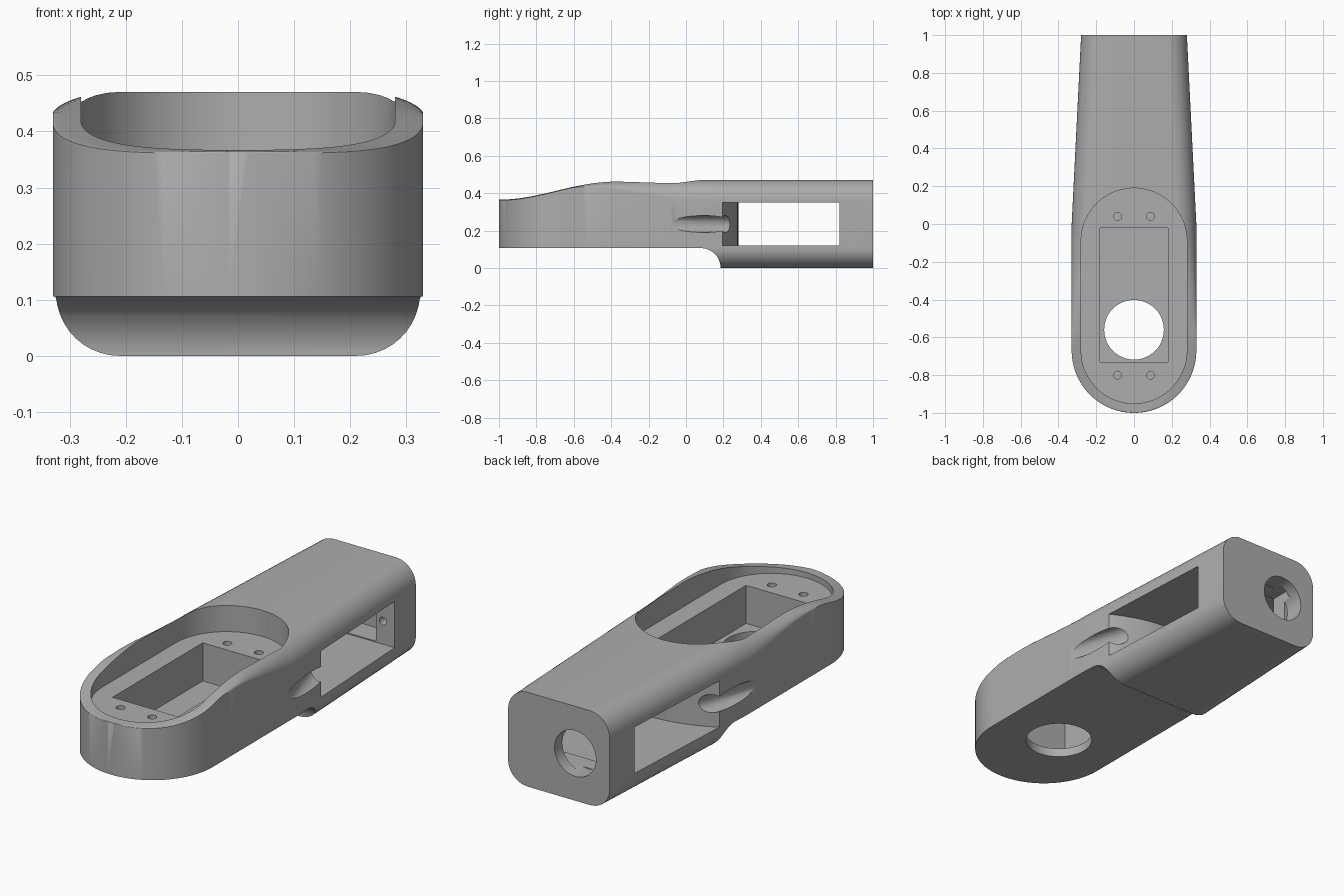
import bpy, bmesh
from math import sin, cos, pi, radians, sqrt
from mathutils import Vector

cube = bpy.data.objects.get("Cube")
if cube:
    bpy.data.objects.remove(cube, do_unlink=True)

GREY = (0.42, 0.42, 0.42, 1)
mat = bpy.data.materials.new("plain grey")
mat.use_nodes = True
mat.diffuse_color = GREY
mat.node_tree.nodes["Principled BSDF"].inputs["Base Color"].default_value = GREY


def skin(name, rings):
    """Closed solid through matching rings of points."""
    bm = bmesh.new()
    loops = [[bm.verts.new(p) for p in ring] for ring in rings]
    n = len(loops[0])
    for a, b in zip(loops, loops[1:]):
        for i in range(n):
            j = (i + 1) % n
            bm.faces.new((a[i], a[j], b[j], b[i]))
    bm.faces.new(loops[0][::-1])
    bm.faces.new(loops[-1])
    bmesh.ops.recalc_face_normals(bm, faces=bm.faces[:])
    mesh = bpy.data.meshes.new(name)
    bm.to_mesh(mesh)
    bm.free()
    obj = bpy.data.objects.new(name, mesh)
    bpy.context.collection.objects.link(obj)
    return obj


def arc(cx, cy, rx, ry, start, end, n):
    return [(cx + rx * cos(radians(start + (end - start) * i / n)),
             cy + ry * sin(radians(start + (end - start) * i / n))) for i in range(n + 1)]


def prism_z(name, pts, lo, hi):
    return skin(name, [[(x, y, z) for x, y in pts] for z in (lo, hi)])


def prism_x(name, pts, lo, hi):
    return skin(name, [[(x, y, z) for y, z in pts] for x in (lo, hi)])


def rect(x0, x1, y0, y1):
    return [(x0, y0), (x1, y0), (x1, y1), (x0, y1)]


def rod(name, start, end, radius, n=32):
    a, b = Vector(start), Vector(end)
    turn = (b - a).to_track_quat('Z', 'Y')
    ring = [turn @ Vector((radius * cos(2 * pi * i / n), radius * sin(2 * pi * i / n), 0))
            for i in range(n)]
    return skin(name, [[p + v for v in ring] for p in (a, b)])


# Body: rounded sections along y, round nose, tapered tail
def smooth(t):
    t = min(max(t, 0), 1)
    return t * t * (3 - 2 * t)


def section(y, w):
    top = 0.365 + 0.105 * smooth((y + 1) / 0.65)
    rx = min(0.11, w * 0.5)
    rz = 0.004 + 0.106 * min(max((y + 0.6) / 0.55, 0), 1)
    r = 0.105
    pts = (arc(w - rx, r, rx, r, -90, 0, 10) + arc(w - rx, top - rz, rx, rz, 0, 90, 10)
           + arc(rx - w, top - rz, rx, rz, 90, 180, 10) + arc(rx - w, r, rx, r, 180, 270, 10))
    return [(x, y, z) for x, z in pts]


stations = []
for i in range(1, 31):
    a = radians(3 * i)
    stations.append((-0.67 - 0.33 * cos(a), 0.33 * sin(a)))
stations += [(-0.67 + 0.67 * i / 24, 0.33) for i in range(1, 25)]
stations += [(i / 5, 0.33 - 0.01 * i) for i in range(1, 6)]
body = skin("arm_link_body", [section(y, w) for y, w in stations])

# Underside step with concave curve
cuts = [prism_x("step_cutter", [(-1.2, -0.1), (-1.2, 0.106)]
                + arc(0.08, 0, 0.105, 0.106, 90, 0, 12) + [(0.185, -0.1)], -0.6, 0.6)]

# Top recess, motor pocket and shaft hole
cuts.append(prism_z("recess_cutter", arc(0, -0.09, 0.28, 0.28, 0, 180, 40)
                    + arc(0, -0.67, 0.28, 0.28, 180, 360, 40), 0.34, 0.7))
cuts.append(prism_z("pocket_cutter", rect(-0.18, 0.18, -0.73, -0.02), 0.15, 0.5))
cuts.append(rod("shaft_hole_cutter", (0, -0.56, 0), (0, -0.56, 0.3), 0.158, 48))
for x in (-0.087, 0.087):
    for y in (0.04, -0.8):
        cuts.append(rod("screw_cutter", (x, y, 0.2), (x, y, 0.5), 0.021, 20))

# Side window with a bowed front wall, and the rear motor pocket
bow = [(0.5 * i / 12, 0.28 - 0.08 * (i / 12 * 0.5 / 0.31) ** 2) for i in range(-12, 13)]
cuts.append(prism_z("window_cutter", bow + [(0.5, 0.82), (-0.5, 0.82)], 0.12, 0.35))
cuts.append(prism_z("rear_pocket_cutter", rect(-0.185, 0.185, 0.75, 0.94), 0.125, 0.345))
cuts.append(rod("rear_hole_cutter", (-0.09, 0.9, 0.235), (-0.09, 1.1, 0.235), 0.114, 48))
for s in (-1, 1):
    cuts.append(rod("rear_screw_cutter", (s * 0.225, 0.78, 0.235),
                    (s * 0.225, 0.92, 0.235), 0.02, 20))
    # Cable grooves on both flanks
    cuts.append(rod("groove_cutter", (s * 0.385, -0.1, 0.235), (s * 0.26, 0.3, 0.235), 0.045))

for c in cuts:
    c.hide_render = True
    mod = body.modifiers.new(c.name, 'BOOLEAN')
    mod.operation = 'DIFFERENCE'
    mod.solver = 'EXACT'
    mod.object = c

# Bake the cuts and drop the cutters
bpy.context.view_layer.update()
graph = bpy.context.evaluated_depsgraph_get()
final = bpy.data.meshes.new_from_object(body.evaluated_get(graph))
body.modifiers.clear()
body.data = final
for c in cuts:
    bpy.data.objects.remove(c, do_unlink=True)
final.materials.clear()
final.materials.append(mat)

bpy.ops.object.select_all(action='DESELECT')
body.select_set(True)
bpy.context.view_layer.objects.active = body
bpy.ops.object.shade_smooth_by_angle(angle=radians(30))
